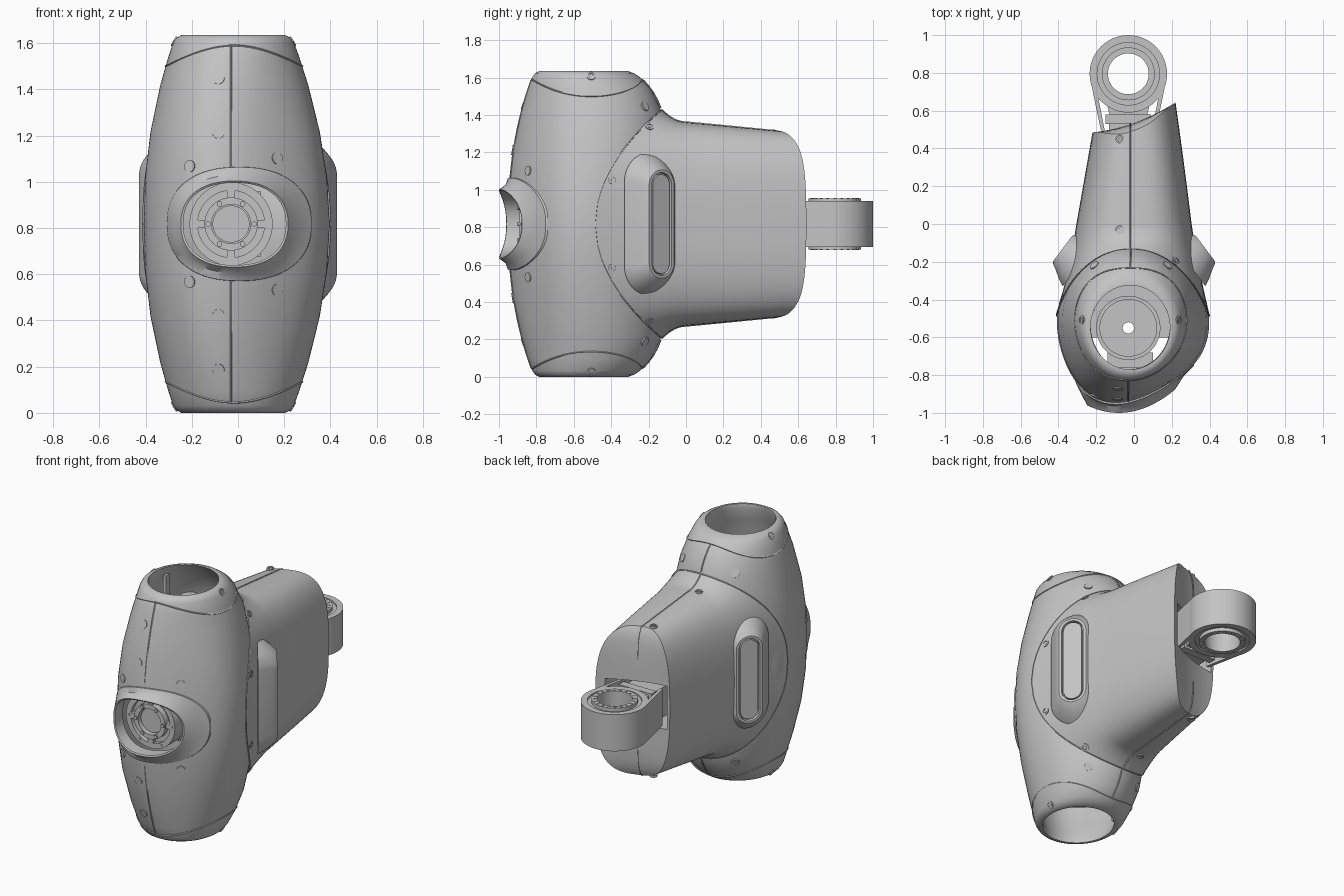
import bpy, bmesh, math
from mathutils import Vector

if "Cube" in bpy.data.objects:
    bpy.data.objects.remove(bpy.data.objects["Cube"])

MID, N, TAU = 0.8175, 72, 2 * math.pi
GREY = bpy.data.materials.new("shell grey")
GREY.use_nodes = True
GREY.diffuse_color = (0.55, 0.55, 0.55, 1)
GREY.node_tree.nodes["Principled BSDF"].inputs["Base Color"].default_value = (0.55, 0.55, 0.55, 1)

def shade(obj):
    obj.data.shade_smooth()
    obj.data.set_sharp_from_angle(angle=math.radians(35))

def loft(name, rings, loop=False):
    """Skin equal-length closed rings; cap the ends unless the rings loop."""
    bm = bmesh.new()
    rows = [[bm.verts.new(p) for p in r] for r in rings]
    n = len(rows[0])
    for a, b in list(zip(rows, rows[1:])) + ([(rows[-1], rows[0])] if loop else []):
        for i in range(n):
            bm.faces.new((a[i], a[(i + 1) % n], b[(i + 1) % n], b[i]))
    for row in [] if loop else (rows[0], rows[-1]):
        c = bm.verts.new(sum((v.co for v in row), Vector()) / n)
        for i in range(n):
            bm.faces.new((row[i], row[(i + 1) % n], c))
    bmesh.ops.recalc_face_normals(bm, faces=bm.faces)
    me = bpy.data.meshes.new(name)
    bm.to_mesh(me)
    bm.free()
    obj = bpy.data.objects.new(name, me)
    bpy.context.collection.objects.link(obj)
    me.materials.append(GREY)
    shade(obj)
    return obj

def turned(name, profile, at, axis=(0, 0, 1), loop=False, n=48):
    """Revolve (radius, height) pairs about an axis."""
    q = Vector(axis).to_track_quat('Z', 'Y')
    loft(name, [[Vector(at) + q @ Vector((r * math.cos(TAU * i / n), r * math.sin(TAU * i / n), h))
                 for i in range(n)] for r, h in profile], loop)

def tube(name, ri, ro, h0, h1, at, axis=(0, 0, 1)):
    turned(name, [(ri, h0), (ro, h0), (ro, h1), (ri, h1)], at, axis, True)

def pins(name, count, radius, r, h, at, axis=(0, 0, 1)):
    q = Vector(axis).to_track_quat('Z', 'Y')
    for i in range(count):
        a = TAU * i / count
        p = Vector(at) + q @ Vector((radius * math.cos(a), radius * math.sin(a), 0))
        turned(name, [(r, -h), (r, h)], p, axis, n=10)

def prism(name, pts, z0, z1):
    return loft(name, [[Vector((x, y, z)) for x, y in pts] for z in (z0, z1)])

def box(name, x0, x1, y0, y1, z0, z1):
    return prism(name, [(x0, y0), (x1, y0), (x1, y1), (x0, y1)], z0, z1)

def cut(obj, cutter):
    m = obj.modifiers.new("cut", 'BOOLEAN')
    m.operation, m.solver, m.object = 'DIFFERENCE', 'EXACT', cutter
    bpy.context.view_layer.objects.active = obj
    bpy.ops.object.modifier_apply(modifier=m.name)
    bpy.data.objects.remove(cutter)
    shade(obj)

def seam(name, pts, r=0.004):
    cu = bpy.data.curves.new(name, 'CURVE')
    cu.dimensions, cu.bevel_depth, cu.bevel_resolution = '3D', r, 0
    sp = cu.splines.new('POLY')
    sp.points.add(len(pts) - 1)
    sp.use_smooth = False
    for p, co in zip(sp.points, pts):
        p.co = (*co, 1)
    cu.materials.append(GREY)
    bpy.context.collection.objects.link(bpy.data.objects.new(name, cu))

# Barrel dimensions by height: centre x, half width, middle y, half depth, front skew
def barrel(z):
    w = min(1, abs(z - MID) / MID)
    yf, yb = -0.943 + 0.133 * w ** 2.3, -0.10 - 0.185 * w ** 6
    return -0.005 - 0.015 * w, 0.403 - 0.153 * w * w, (yf + yb) / 2, (yb - yf) / 2, 0.27 * (1 - w ** 4)

def on_barrel(t, z, off=0.0):
    xc, xh, ym, yh, k = barrel(z)
    c, s = math.cos(t), math.sin(t)
    return Vector((xc + (xh + off) * c, ym + (yh + off) * s + k * xh * c * min(0, s) ** 2, z))

def front_y(x, z):
    xc, xh, ym, yh, k = barrel(z)
    s2 = max(0, 1 - ((x - xc) / xh) ** 2)
    return ym - yh * math.sqrt(s2) + k * (x - xc) * s2

# Hollow barrel shell with rounded open ends
half = [(0.0, 0.0), (0.2, 0.0), (0.4, 0.0), (0.6, 0.0), (0.72, 0.0), (0.785, 0.0),
        (0.806, -0.008), (0.8175, -0.025), (0.8175, -0.04), (0.79, -0.05), (0.7, -0.04)]
hull = [(-h, o) for h, o in half[:0:-1]] + half + [(0.55 - 0.11 * i, -0.035) for i in range(11)]
shell = loft("barrel_shell", [[on_barrel(TAU * i / N, MID + h, o) for i in range(N)] for h, o in hull], True)

def power(a, n):
    c, s = math.cos(a), math.sin(a)
    return math.copysign(abs(c) ** (2 / n), c), math.copysign(abs(s) ** (2 / n), s)

def oval(cx, a, b, yfun):
    pts = [(cx + a * c, MID + b * s) for c, s in (power(TAU * i / N, 2.3) for i in range(N))]
    return [Vector((x, yfun(x, z), z)) for x, z in pts]

cut(shell, loft("socket_cutter", [oval(0, 0.285, 0.225, lambda x, z, y=y: y) for y in (-1.2, -0.6)]))

# Saddle-shaped socket rim on the front
def saddle(d):
    return lambda x, z: -1.0 + 1.4 * (x + 0.08) ** 2 + d

loft("socket_rim", [
    oval(0.005, 0.315, 0.248, lambda x, z: front_y(x, z) + 0.012),
    oval(0.005, 0.313, 0.246, lambda x, z: front_y(x, z) - 0.008),
    oval(-0.005, 0.268, 0.212, lambda x, z: min(saddle(0.035)(x, z), front_y(x, z) - 0.01)),
    oval(-0.015, 0.232, 0.186, saddle(0)), oval(-0.015, 0.222, 0.178, saddle(0.006)),
    oval(-0.015, 0.222, 0.178, saddle(0.09)), oval(-0.015, 0.24, 0.2, saddle(0.09))], True)

# Hub inside the socket
hub, fwd = (-0.03, -0.86, MID), (0, -1, 0)
tube("hub_outer_ring", 0.145, 0.18, -0.05, 0.02, hub, fwd)
tube("hub_inner_ring", 0.085, 0.115, -0.05, 0.03, hub, fwd)
turned("hub_back_plate", [(0.18, -0.1), (0.18, -0.01)], hub, fwd)
turned("hub_core", [(0.08, -0.1), (0.08, 0.005)], hub, fwd)
box("hub_mount", -0.14, 0.1, -0.77, -0.68, MID - 0.14, MID + 0.14)
for x, z in ((0.13, 0), (-0.13, 0), (0, 0.13), (0, -0.13)):
    box("hub_spoke", x - 0.048, x - 0.012, -0.88, -0.8, MID + z - 0.018, MID + z + 0.018)
pins("hub_bolt", 6, 0.1, 0.012, 0.04, hub, fwd)
pins("hub_rim_bolt", 6, 0.16, 0.008, 0.025, hub, fwd)

# Bearing discs, plates and ribs inside both barrel ends
for s in (-1, 1):
    at = (-0.03, -0.55, MID + s * 0.56)
    tube("end_disc", 0.03, 0.165, -0.02, 0.02, at)
    tube("end_disc_lip", 0.15, 0.17, -0.035, 0.035, at)
    box("end_back_plate", -0.22, 0.17, -0.46, -0.22, at[2] - 0.02, at[2] + 0.01)
    for x in (-0.23, 0.17):
        box("end_strut", x - 0.05, x + 0.05, -0.6, -0.45, at[2] - 0.02, at[2] + 0.015)
        z0, z1 = sorted((MID + s * 0.5, MID + s * 0.76))
        box("end_rib", x, x + 0.02, -0.46, -0.42, z0, z1)
    pins("end_disc_bolt", 8, 0.13, 0.007, 0.025, at)

# Rear body: collar fitted on the barrel, then a tapering housing with a slanted end
def y_end(x, s=0.0):
    return 0.535 + 0.36 * x + 0.6 * x * x - 0.04 * s ** 8

def collar(i, off=0.004):
    c, s = power(TAU * i / N, 2.9)
    z, y = MID + 0.61 * s, -0.49 + 0.358 * s * s
    xc, xh, ym, yh, k = barrel(z)
    x = xh * math.sqrt(max(0, 1 - ((y - ym) / yh) ** 2)) + off
    return Vector((xc + math.copysign(x, c) if abs(c) > 1e-4 else xc, y + off, z))

def housing(i, t, k=1.0):
    c, s = power(TAU * i / N, 2.9)
    x = (0.305 - 0.085 * t) * c * k
    return Vector((x, t * y_end(x, s * k), MID + (0.545 - 0.048 * t) * s * k))

def blend(i, t):
    p0, p2 = collar(i), housing(i, 0)
    p1 = Vector((p2.x * 1.12, (p0.y + p2.y) / 2, p2.z))
    return p0 * (1 - t) ** 2 + p1 * 2 * t * (1 - t) + p2 * t * t

steps = [(blend, k / 8, ()) for k in range(8)] + [(housing, k / 5, ()) for k in range(6)]
steps += [(housing, 1, (k,)) for k in (0.95, 0.9, 0.8, 0.6, 0.4, 0.2)]
body = loft("rear_housing", [[f(i, t, *k) for i in range(N)] for f, t, k in steps])
cut(body, box("slot_cutter", -0.2, 0.17, 0.3, 0.8, MID - 0.145, MID + 0.145))

# Raised panel seams
seam("collar_seam", [collar(i % N, 0.003) for i in range(N + 1)])
for s in (-1, 1):
    seam("end_cap_seam", [on_barrel(TAU * i / N, MID + s * (0.683 + 0.09 * math.sin(TAU * i / N) ** 2))
                          for i in range(N + 1)])
    zs = [MID + s * (0.25 + 0.052 * i) for i in range(11)]
    seam("front_seam", [Vector((-0.03, front_y(-0.03, z), z)) for z in zs])
    seam("back_seam", [on_barrel(math.pi / 2, MID + s * h) for h in (0.62, 0.66, 0.7, 0.74, 0.77)])
    top = [f(N // 4, t, *k) for f, t, k in steps[:-2]]
    seam("housing_seam", [Vector((-0.02, p.y, MID + s * (p.z - MID))) for p in top])

# Slanted oval side pods with a recessed panel
def pill(side, hw, hh, depth, n=48):
    nrm, tan = Vector((side * 0.8, 0.6, 0)), Vector((-side * 0.6, 0.8, 0))
    base, pts = Vector((side * 0.378, -0.13, MID)), []
    for a in (TAU * (i + 0.5) / n for i in range(n)):
        v = hw * math.sin(a) + math.copysign(hh - hw, math.sin(a))
        pts.append(base + tan * hw * math.cos(a) + nrm * depth + Vector((0, 0, v)))
    return pts

for s in (-1, 1):
    pod = [(0.16, 0.38, -0.12), (0.14, 0.36, -0.08), (0.11, 0.325, -0.035), (0.096, 0.302, -0.01),
           (0.084, 0.29, 0), (0.066, 0.275, 0), (0.064, 0.273, -0.02), (0.058, 0.267, -0.02), (0.056, 0.265, -0.004)]
    loft("side_pod", [pill(s, *p) for p in pod])

# Screws and round flush covers
def screw(p, nrm):
    tube("screw_ring", 0.015, 0.023, -0.01, 0.004, p, nrm)
    turned("screw_core", [(0.009, -0.01), (0.009, 0.003)], p, nrm, n=12)

for s in (-1, 1):
    for i in (3, 11):
        p = blend(i, 0.09)
        d = (blend(i + 1, 0.09) - blend(i - 1, 0.09)).cross(blend(i, 0.14) - blend(i, 0.04))
        d *= math.copysign(1, d.x)
        for side in (-1, 1):
            screw((side * p.x, p.y, MID + s * (p.z - MID)), (side * d.x, d.y, s * d.z))
    for y, h in ((-0.03, 0.548), (0.45, 0.5)):
        screw((-0.075, y, MID + s * h), (0, 0, s))
    for t in (0.1, math.pi - 0.1):
        screw(on_barrel(t, MID + s * 0.79, -0.003), (math.cos(t), 0.1, s * 0.6))
    for t in (0.9, math.pi - 0.9):
        turned("back_cover", [(0.026, -0.01), (0.026, 0.003)], on_barrel(t, MID + s * 0.63),
               (math.cos(t), math.sin(t), s * 0.5), n=24)
    for x, h in ((-0.085, 0.63), (-0.085, 0.395), (-0.21, 0.25), (0.17, 0.285)):
        z, e = MID + s * h, 0.01
        d = ((front_y(x + e, z) - front_y(x - e, z)) / (2 * e), -1, (front_y(x, z + e) - front_y(x, z - e)) / (2 * e))
        turned("front_cover", [(0.026, -0.01), (0.026, 0.003)], (x, front_y(x, z), z), d, n=24)

# Rear joint: eye ring, bearing, neck and side cheeks
eye = (-0.03, 0.795, MID)
tube("joint_ring", 0.165, 0.205, -0.122, 0.122, eye)
tube("joint_flange", 0.135, 0.17, -0.112, 0.112, eye)
tube("joint_bearing", 0.108, 0.14, -0.135, 0.135, eye)
pins("bearing_pin", 20, 0.123, 0.008, 0.138, eye)
prism("joint_neck", [(-0.14, 0.3), (0.08, 0.3), (0.07, 0.58), (0.09, 0.66), (-0.15, 0.66), (-0.13, 0.58)],
      MID - 0.1, MID + 0.1)
box("joint_cross_bar", -0.15, 0.09, 0.53, 0.58, MID - 0.115, MID + 0.115)
for s in (-1, 1):
    pts = [(0.205, 0.0), (0.185, -0.11), (0.145, -0.3), (0.125, -0.3), (0.16, -0.12), (0.17, 0.0)]
    prism("joint_cheek", [(-0.03 + s * x, 0.795 + y) for x, y in pts], MID - 0.122, MID + 0.122)
